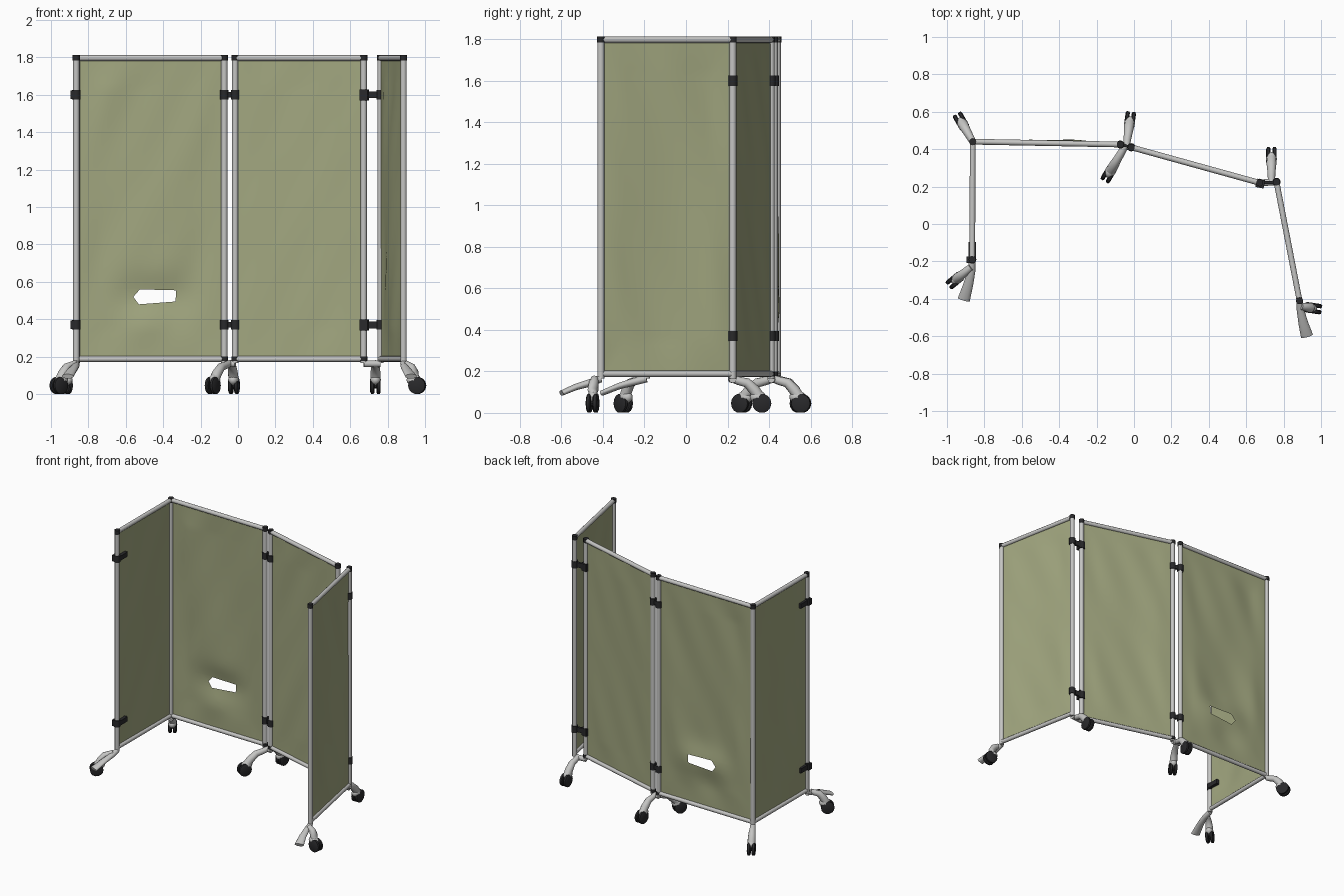
import bpy, bmesh, math, random
from mathutils import Vector

random.seed(4)
if "Cube" in bpy.data.objects:
    bpy.data.objects.remove(bpy.data.objects["Cube"], do_unlink=True)


def material(name, rgb):
    m = bpy.data.materials.new(name)
    m.use_nodes = True
    m.diffuse_color = (*rgb, 1)
    bsdf = m.node_tree.nodes["Principled BSDF"]
    bsdf.inputs["Base Color"].default_value = (*rgb, 1)
    bsdf.inputs["Roughness"].default_value = 0.7
    return m


FABRIC = material("olive fabric", (0.36, 0.385, 0.215))
METAL = material("pale grey metal", (0.56, 0.56, 0.55))
BLACK = material("black plastic", (0.022, 0.022, 0.024))
UP = Vector((0, 0, 1))
LOW, HIGH, TUBE = 0.188, 1.797, 0.017


def finish(name, bm, mat, angle=40):
    bmesh.ops.recalc_face_normals(bm, faces=bm.faces)
    mesh = bpy.data.meshes.new(name)
    bm.to_mesh(mesh)
    bm.free()
    mesh.materials.append(mat)
    ob = bpy.data.objects.new(name, mesh)
    bpy.context.collection.objects.link(ob)
    bpy.ops.object.select_all(action="DESELECT")
    ob.select_set(True)
    bpy.context.view_layer.objects.active = ob
    bpy.ops.object.shade_smooth_by_angle(angle=math.radians(angle))
    return ob


def sweep(bm, points, radii, sides=12, flat=None):
    """Tube through points; flat scales the height of each ring."""
    pts = [Vector(p) for p in points]
    rings = []
    for i, p in enumerate(pts):
        d = (pts[min(i + 1, len(pts) - 1)] - pts[max(i - 1, 0)]).normalized()
        side = d.cross(UP) if abs(d.z) < 0.95 else Vector((1, 0, 0))
        side.normalize()
        top = side.cross(d).normalized()
        k = flat[i] if flat else 1
        ring = []
        for s in range(sides):
            a = math.tau * s / sides
            ring.append(bm.verts.new(p + radii[i] * (side * math.cos(a) + top * k * math.sin(a))))
        rings.append(ring)
    for a, b in zip(rings, rings[1:]):
        for s in range(sides):
            t = (s + 1) % sides
            bm.faces.new((a[s], a[t], b[t], b[s]))
    bm.faces.new(rings[0])
    bm.faces.new(rings[-1])


def block(bm, centre, along, length, depth, height):
    """Box turned so that its length follows the plan direction."""
    u = Vector((along[0], along[1], 0)).normalized()
    n = UP.cross(u)
    for v in bmesh.ops.create_cube(bm, size=1)["verts"]:
        v.co = Vector(centre) + u * v.co.x * length + n * v.co.y * depth + UP * v.co.z * height


def fabric(name, p, q, hole=None):
    p, q = Vector((*p, 0)), Vector((*q, 0))
    u = (q - p).normalized()
    n = UP.cross(u)
    width, height = (q - p).length, HIGH - LOW
    bm = bmesh.new()
    bmesh.ops.create_grid(bm, x_segments=28, y_segments=60, size=0.5)
    for v in bm.verts:
        v.co = Vector(((v.co.x + 0.5) * width, 0, LOW + (v.co.y + 0.5) * height))
    # Cut the opening along the edges of its convex outline
    if hole:
        outline = [Vector((x - p.x, 0, z)) for x, z in hole]
        mid = sum(outline, Vector()) / len(outline)
        sides = []
        for a, b in zip(outline, outline[1:] + outline[:1]):
            out = (b - a).cross(Vector((0, 1, 0))).normalized()
            sides.append((a, out if (mid - a).dot(out) < 0 else -out))
        for a, out in sides:
            near = [f for f in bm.faces if (f.calc_center_median() - mid).length < 0.2]
            geom = near + list({e for f in near for e in f.edges}) + list({v for f in near for v in f.verts})
            bmesh.ops.bisect_plane(bm, geom=geom, plane_co=a, plane_no=out, dist=0.0001)
        gone = [f for f in bm.faces
                if all((f.calc_center_median() - a).dot(o) < 0 for a, o in sides)]
        bmesh.ops.delete(bm, geom=gone, context="FACES")
    # Diagonal folds that die out towards the frame
    folds = [(random.uniform(4, 13), random.uniform(-5, 5), random.uniform(0, 6)) for _ in range(5)]
    for v in bm.verts:
        s, z = v.co.x, v.co.z
        edge = min(1, 6 * min(s / width, 1 - s / width), 10 * min(z - LOW, HIGH - z) / height)
        wave = sum(math.sin(a * s + b * z + c) for a, b, c in folds) * 0.0025
        wave += 0.003 * math.sin(22 * s - 9 * z) * math.sin(3 * z)
        if hole:
            wave += 0.03 * math.exp(-((s - mid.x) / 0.17) ** 2 - ((z - mid.z) / 0.11) ** 2)
        v.co = p + u * s + n * wave * max(edge, 0) + UP * z
    return finish(name, bm, FABRIC, 60)


def frame(name, p, q, posts=(True, True)):
    bm = bmesh.new()
    for z in (LOW, HIGH):
        sweep(bm, [(*p, z), (*q, z)], [TUBE * 0.9] * 2)
    for xy, used in zip((p, q), posts):
        if used:
            sweep(bm, [(*xy, 0.165), (*xy, HIGH)], [TUBE] * 2)
    finish(name, bm, METAL)


# Four panels in plan, from the left end to the right end of the row
A, B, C = (-0.865, -0.19), (-0.862, 0.44), (-0.073, 0.425)
D, E = (-0.015, 0.41), (0.672, 0.22)
F, G = (0.762, 0.225), (0.885, -0.41)
OPENING = [(-0.56, 0.52), (-0.525, 0.56), (-0.33, 0.555), (-0.335, 0.495), (-0.53, 0.48)]
for name, p, q, posts, hole in (
        ("first_wing", A, B, (True, False), None),
        ("wide_panel", B, C, (True, True), OPENING),
        ("middle_panel", D, E, (True, True), None),
        ("second_wing", F, G, (True, True), None)):
    frame(name + "_frame", p, q, posts)
    fabric(name + "_fabric", p, q, hole)

# Black caps on the frame corners
bm = bmesh.new()
for x, y in (A, B, C, D, E, F, G):
    sweep(bm, [(x, y, HIGH - 0.014), (x, y, HIGH + 0.016)], [TUBE * 1.12] * 2)
for x, y in (C, D, E):
    sweep(bm, [(x, y, LOW - 0.012), (x, y, LOW + 0.012)], [TUBE * 1.12] * 2)
finish("corner_caps", bm, BLACK)

# Clips that link neighbouring panels
bm = bmesh.new()
for z in (0.37, 1.6):
    for xy in (A, C, D, E, F):
        sweep(bm, [(*xy, z - 0.025), (*xy, z + 0.025)], [TUBE * 1.3] * 2)
    block(bm, (-0.885, -0.19, z), (1, 0), 0.022, 0.035, 0.045)
    block(bm, (-0.865, -0.14, z), (0, 1), 0.09, 0.04, 0.035)
    block(bm, (-0.044, 0.418, z), (1, -0.2), 0.04, 0.014, 0.03)
    block(bm, (0.717, 0.222, z), (1, 0), 0.09, 0.016, 0.036)
    block(bm, (0.675, 0.216, z), (1, -0.2), 0.045, 0.045, 0.058)
finish("linking_clips", bm, BLACK)


def caster(name, tip, along):
    """Twin wheel under a rounded metal hood."""
    d = Vector((along[0], along[1], 0)).normalized()
    axle = UP.cross(d)
    c = Vector((*tip, 0.046))
    bm = bmesh.new()
    for k in (-1, 1):
        sweep(bm, [c + axle * k * 0.005, c + axle * k * 0.01, c + axle * k * 0.023, c + axle * k * 0.028],
              [0.04, 0.046, 0.046, 0.036], 14)
    sweep(bm, [c - axle * 0.01, c + axle * 0.01], [0.015] * 2, 8)
    finish(name + "_wheel", bm, BLACK)
    bm = bmesh.new()
    bmesh.ops.create_uvsphere(bm, u_segments=14, v_segments=8, radius=1)
    for v in bm.verts:
        v.co = c - d * 0.018 + UP * 0.03 + d * v.co.x * 0.04 + axle * v.co.y * 0.029 + UP * v.co.z * 0.03
    finish(name + "_hood", bm, METAL)


def leg(name, base, tip):
    b, t = Vector((*base, 0)), Vector((*tip, 0))
    steps = ((0, 0.165, 0.018), (0.2, 0.155, 0.02), (0.5, 0.145, 0.023), (0.75, 0.11, 0.027), (0.92, 0.075, 0.027))
    bm = bmesh.new()
    sweep(bm, [b.lerp(t, k) + UP * z for k, z, r in steps], [r for k, z, r in steps])
    finish(name, bm, METAL, 60)
    caster(name, tip, t - b)


def open_leg(name, points):
    bm = bmesh.new()
    sweep(bm, points, [0.018, 0.02, 0.026, 0.033], flat=[1, 0.9, 0.6, 0.4])
    finish(name, bm, METAL, 60)


# Splayed legs with casters
leg("corner_leg", B, (-0.925, 0.55))
leg("joint_back_leg", (-0.04, 0.42), (-0.022, 0.555))
leg("joint_front_leg", (-0.045, 0.42), (-0.135, 0.268))
leg("hinge_leg", (0.735, 0.222), (0.735, 0.365))
leg("first_end_leg", (-0.87, -0.23), (-0.958, -0.302))
leg("second_end_leg", (0.892, -0.44), (0.958, -0.45))

# Flat-ended legs without casters at both ends of the row
open_leg("first_end_foot", [(*A, 0.165), (-0.868, -0.25, 0.15), (-0.885, -0.32, 0.13), (-0.91, -0.405, 0.095)])
open_leg("second_end_foot", [(*G, 0.165), (0.89, -0.46, 0.145), (0.905, -0.53, 0.125), (0.925, -0.6, 0.095)])

# Base brackets bridging the paired posts
bm = bmesh.new()
for p, q in ((C, D), (E, F)):
    sweep(bm, [(*p, 0.162), (*q, 0.162)], [0.018] * 2)
finish("base_brackets", bm, METAL)
